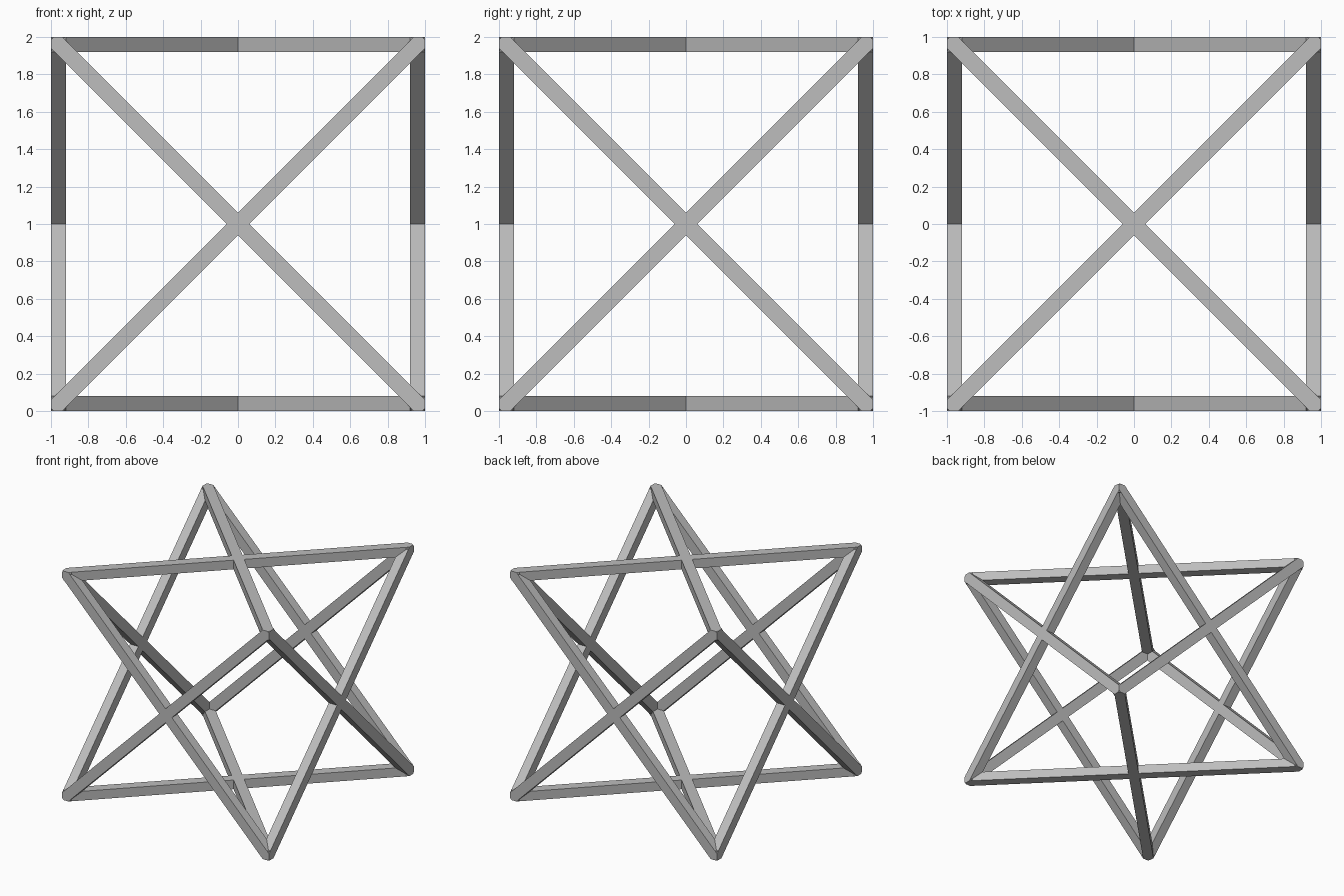
import bpy
import bmesh
from math import pi
from mathutils import Matrix, Vector

default = bpy.data.objects.get("Cube")
if default:
    bpy.data.objects.remove(default, do_unlink=True)

HALF = 1.0      # half the frame size
DEPTH = 0.08    # bar thickness, inwards
W = 0.061       # half the bar width, measured along the frame side
CUT = 0.015     # blunted corner tips

grey = bpy.data.materials.new("grey")
grey.use_nodes = True
colour = (0.51, 0.51, 0.51, 1)
grey.diffuse_color = colour
grey.node_tree.nodes["Principled BSDF"].inputs["Base Color"].default_value = colour


def cross_mesh(bm):
    """Flat X of two diagonal bars, extruded inwards from the top plane."""
    arm = [(W, 0), (HALF, HALF - W), (HALF, HALF - CUT),
           (HALF - CUT, HALF), (HALF - W, HALF)]
    verts = []
    for quarter in range(4):
        turn = Matrix.Rotation(quarter * pi / 2, 3, 'Z')
        verts += [bm.verts.new(turn @ Vector((x, y, HALF))) for x, y in arm]
    face = bm.faces.new(verts)
    result = bmesh.ops.extrude_face_region(bm, geom=[face], use_keep_orig=True)
    inner = [v for v in result["geom"] if isinstance(v, bmesh.types.BMVert)]
    bmesh.ops.translate(bm, verts=inner, vec=(0, 0, -DEPTH))
    bmesh.ops.recalc_face_normals(bm, faces=bm.faces)


def add_cross(name, rotation):
    bm = bmesh.new()
    cross_mesh(bm)
    bm.transform(Matrix.Translation((0, 0, HALF)) @ rotation)
    mesh = bpy.data.meshes.new(name)
    bm.to_mesh(mesh)
    bm.free()
    mesh.materials.append(grey)
    bpy.context.collection.objects.link(bpy.data.objects.new(name, mesh))


# One crossed pair of bars on each side of the cube makes the two tetrahedra
sides = {
    "top_crossed_bars": (0, 'X'),
    "bottom_crossed_bars": (pi, 'X'),
    "front_crossed_bars": (pi / 2, 'X'),
    "back_crossed_bars": (-pi / 2, 'X'),
    "left_crossed_bars": (pi / 2, 'Y'),
    "right_crossed_bars": (-pi / 2, 'Y'),
}
for name, (angle, axis) in sides.items():
    add_cross(name, Matrix.Rotation(angle, 4, axis))
